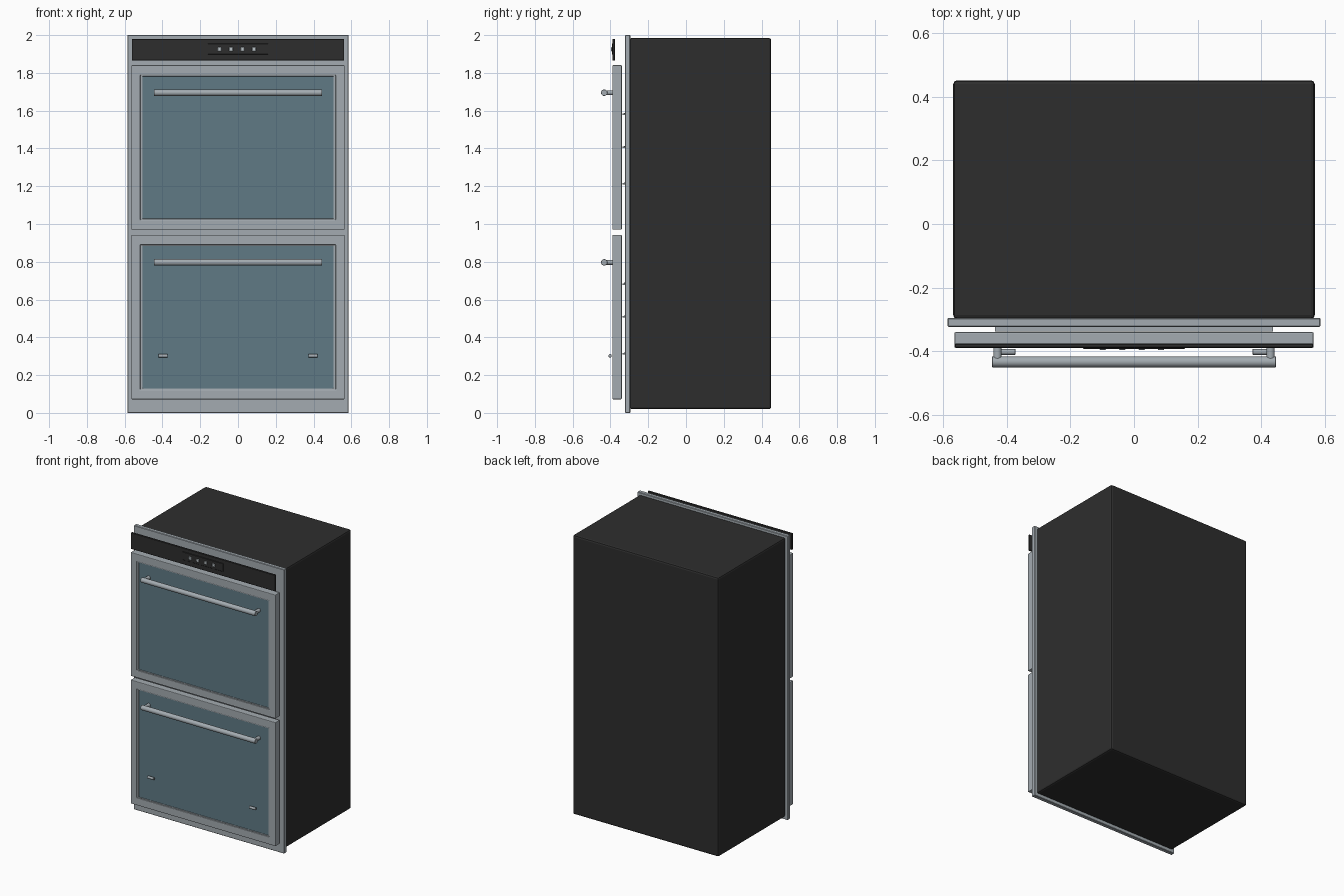
import bpy, bmesh, math
from mathutils import Vector

if "Cube" in bpy.data.objects:
    bpy.data.objects.remove(bpy.data.objects["Cube"])


def material(name, rgb):
    m = bpy.data.materials.new(name)
    m.diffuse_color = (*rgb, 1)
    m.use_nodes = True
    m.node_tree.nodes["Principled BSDF"].inputs["Base Color"].default_value = m.diffuse_color
    return m


STEEL = material("brushed steel", (0.37, 0.41, 0.44))
BLACK = material("black enamel", (0.027, 0.027, 0.027))
GLASS = material("tinted glass", (0.115, 0.195, 0.235))
LIGHT = material("light grey", (0.5, 0.55, 0.58))


def finish(obj, mat, bevel=0.0, segments=2):
    obj.data.materials.append(mat)
    if bevel:
        b = obj.modifiers.new("bevel", 'BEVEL')
        b.width, b.segments = bevel, segments
        b.limit_method = 'ANGLE'
    return obj


def mesh_object(name, bm):
    bmesh.ops.recalc_face_normals(bm, faces=bm.faces)
    me = bpy.data.meshes.new(name)
    bm.to_mesh(me)
    bm.free()
    obj = bpy.data.objects.new(name, me)
    bpy.context.collection.objects.link(obj)
    return obj


def box(name, mat, x, y, z, bevel=0.0, segments=2):
    """Box from (min, max) pairs."""
    bm = bmesh.new()
    bmesh.ops.create_cube(bm, size=1)
    for v in bm.verts:
        v.co = [(a + b) / 2 + c * (b - a) for (a, b), c in zip((x, y, z), v.co)]
    return finish(mesh_object(name, bm), mat, bevel, segments)


def rod(name, mat, start, end, radius, bevel=0.0, sides=24):
    start, end = Vector(start), Vector(end)
    d = end - start
    bpy.ops.mesh.primitive_cylinder_add(
        vertices=sides, radius=radius, depth=d.length, location=(start + end) / 2,
        rotation=d.to_track_quat('Z', 'Y').to_euler())
    obj = bpy.context.object
    obj.name = name
    bpy.ops.object.shade_smooth_by_angle(angle=math.radians(40))
    return finish(obj, mat, bevel)


def frame(name, mat, outer, inner, y, bevel):
    """Rectangular ring; outer and inner are (half width, z low, z high)."""
    bm = bmesh.new()
    rings = []
    for (w, lo, hi), d in ((outer, y[0]), (inner, y[0]), (inner, y[1]), (outer, y[1])):
        rings.append([bm.verts.new(p) for p in
                      ((-w, d, lo), (w, d, lo), (w, d, hi), (-w, d, hi))])
    for k in range(4):
        a, b = rings[k], rings[(k + 1) % 4]
        for i in range(4):
            j = (i + 1) % 4
            bm.faces.new((a[i], a[j], b[j], b[i]))
    return finish(mesh_object(name, bm), mat, bevel)


# Cabinet and the steel fascia in front of it
box("oven_body", BLACK, (-0.568, 0.568), (-0.298, 0.451), (0.02, 1.985), 0.012)
box("front_fascia", STEEL, (-0.586, 0.586), (-0.323, -0.295), (0, 2), 0.003, 1)

# Control panel, display and buttons
box("control_panel", BLACK, (-0.562, 0.562), (-0.389, -0.376), (1.865, 1.98), 0.002, 1)
box("display", BLACK, (-0.16, 0.16), (-0.393, -0.385), (1.898, 1.955), 0.002, 1)
for i in range(4):
    cx = -0.098 + i * 0.061
    box("button", LIGHT, (cx - 0.01, cx + 0.01), (-0.396, -0.388), (1.914, 1.936), 0.002, 1)

# Two matching oven doors
for label, base in (("upper", 0.97), ("lower", 0.072)):
    frame(label + "_door_frame", STEEL, (0.564, base, base + 0.871),
          (0.517, base + 0.052, base + 0.818), (-0.389, -0.34), 0.004)
    frame(label + "_window_trim", STEEL, (0.518, base + 0.051, base + 0.819),
          (0.505, base + 0.058, base + 0.812), (-0.383, -0.345), 0.002)
    box(label + "_window", GLASS, (-0.507, 0.507), (-0.379, -0.346),
        (base + 0.056, base + 0.814))

    # Bar handle on two posts
    hz = base + 0.725
    rod(label + "_handle", STEEL, (-0.446, -0.433, hz), (0.446, -0.433, hz), 0.017, 0.002)
    for s in (-1, 1):
        rod(label + "_handle_post", STEEL, (s * 0.429, -0.376, hz),
            (s * 0.429, -0.425, hz), 0.013)

    # Rack fronts in the gap behind the door
    for dz in (0.242, 0.436, 0.61):
        box(label + "_rack", STEEL, (-0.436, 0.436), (-0.337, -0.32),
            (base + dz - 0.004, base + dz + 0.004))
        for i in range(-3, 4):
            box(label + "_rack_wire", STEEL, (i * 0.12 - 0.004, i * 0.12 + 0.004),
                (-0.329, -0.32), (base + dz, base + dz + 0.007))

# Small pegs low on the bottom door
for s in (-1, 1):
    rod("door_peg", STEEL, (s * 0.372, -0.402, 0.302), (s * 0.421, -0.402, 0.302), 0.009, 0.002, 16)
